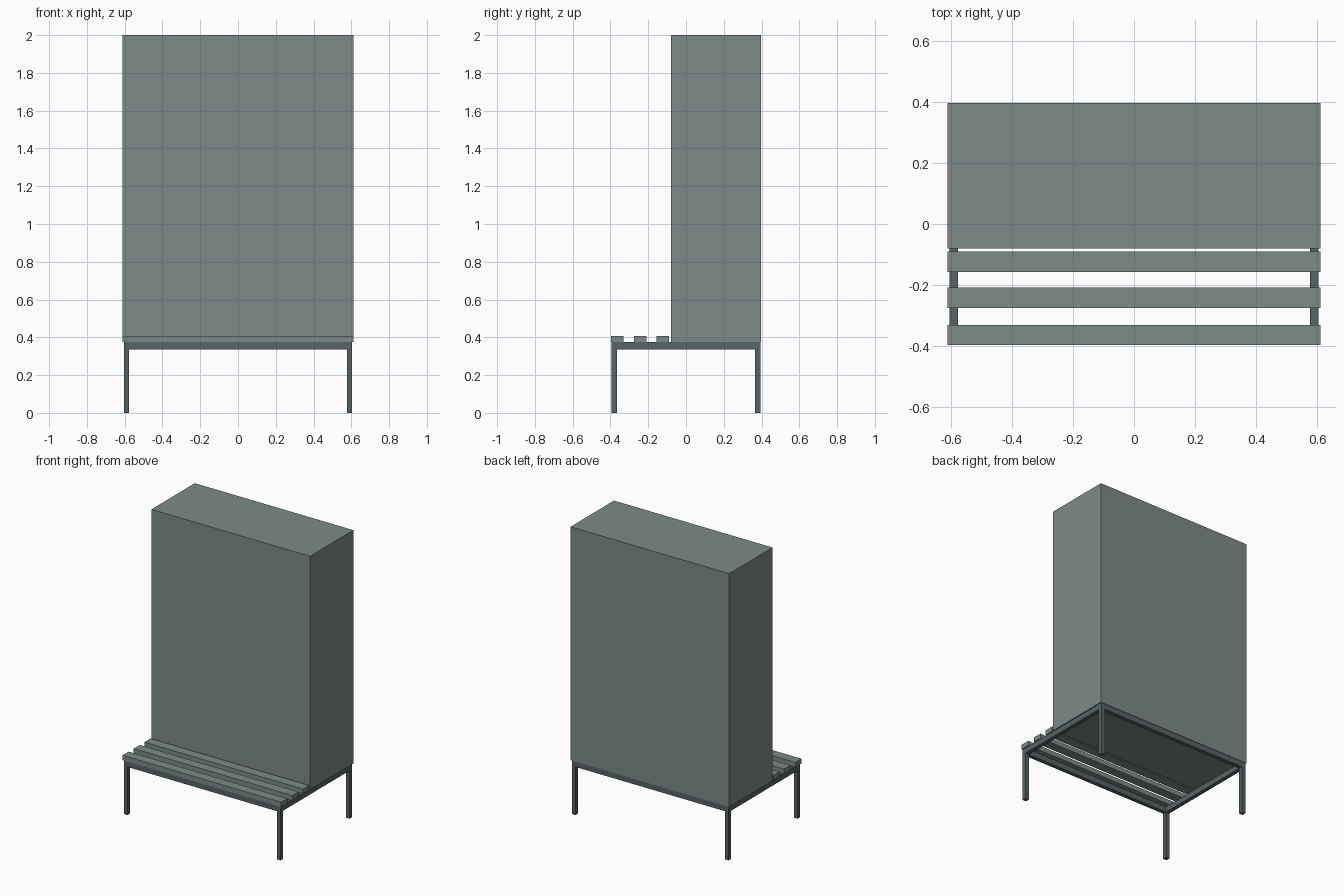
import bpy
import bmesh
from mathutils import Vector

if "Cube" in bpy.data.objects:
    bpy.data.objects.remove(bpy.data.objects["Cube"])


def material(name, rgb):
    m = bpy.data.materials.new(name)
    m.diffuse_color = (*rgb, 1)
    m.use_nodes = True
    m.node_tree.nodes["Principled BSDF"].inputs["Base Color"].default_value = m.diffuse_color
    return m


PANEL = material("grey_green_panel", (0.205, 0.254, 0.242))
STEEL = material("dark_grey_steel", (0.098, 0.125, 0.133))


def box(name, lo, hi, mat):
    """Axis-aligned box between two corners."""
    lo, hi = Vector(lo), Vector(hi)
    bm = bmesh.new()
    bmesh.ops.create_cube(bm, size=1)
    for v in bm.verts:
        v.co = Vector(a * b for a, b in zip(v.co, hi - lo)) + (lo + hi) / 2
    mesh = bpy.data.meshes.new(name)
    bm.to_mesh(mesh)
    bm.free()
    mesh.materials.append(mat)
    ob = bpy.data.objects.new(name, mesh)
    bpy.context.collection.objects.link(ob)
    return ob


FX, FY = 0.604, 0.394      # outer half sizes of the frame
TUBE = 0.028               # tube width
Z0, Z1 = 0.335, 0.374      # frame underside and top

# Cabinet body
box("cabinet", (-0.611, -0.08, Z1), (0.611, 0.397, 2.0), PANEL)

# Bench slats
for i, y in enumerate((-0.397, -0.275, -0.157)):
    box(f"bench_slat_{i + 1}", (-0.611, y, Z1), (0.611, y + 0.067, 0.408), PANEL)

# Frame rails and legs
for s, side in ((-1, "left"), (1, "right")):
    xa, xb = sorted((s * FX, s * (FX - TUBE)))
    box(f"{side}_rail", (xa, -FY, Z0), (xb, FY, Z1), STEEL)
    for t, end in ((-1, "front"), (1, "back")):
        ya, yb = sorted((t * FY, t * (FY - TUBE)))
        box(f"{end}_{side}_leg", (xa, ya, 0), (xb, yb, Z0), STEEL)
for t, end in ((-1, "front"), (1, "back")):
    ya, yb = sorted((t * FY, t * (FY - TUBE)))
    box(f"{end}_rail", (-FX + TUBE, ya, Z0), (FX - TUBE, yb, Z1), STEEL)
